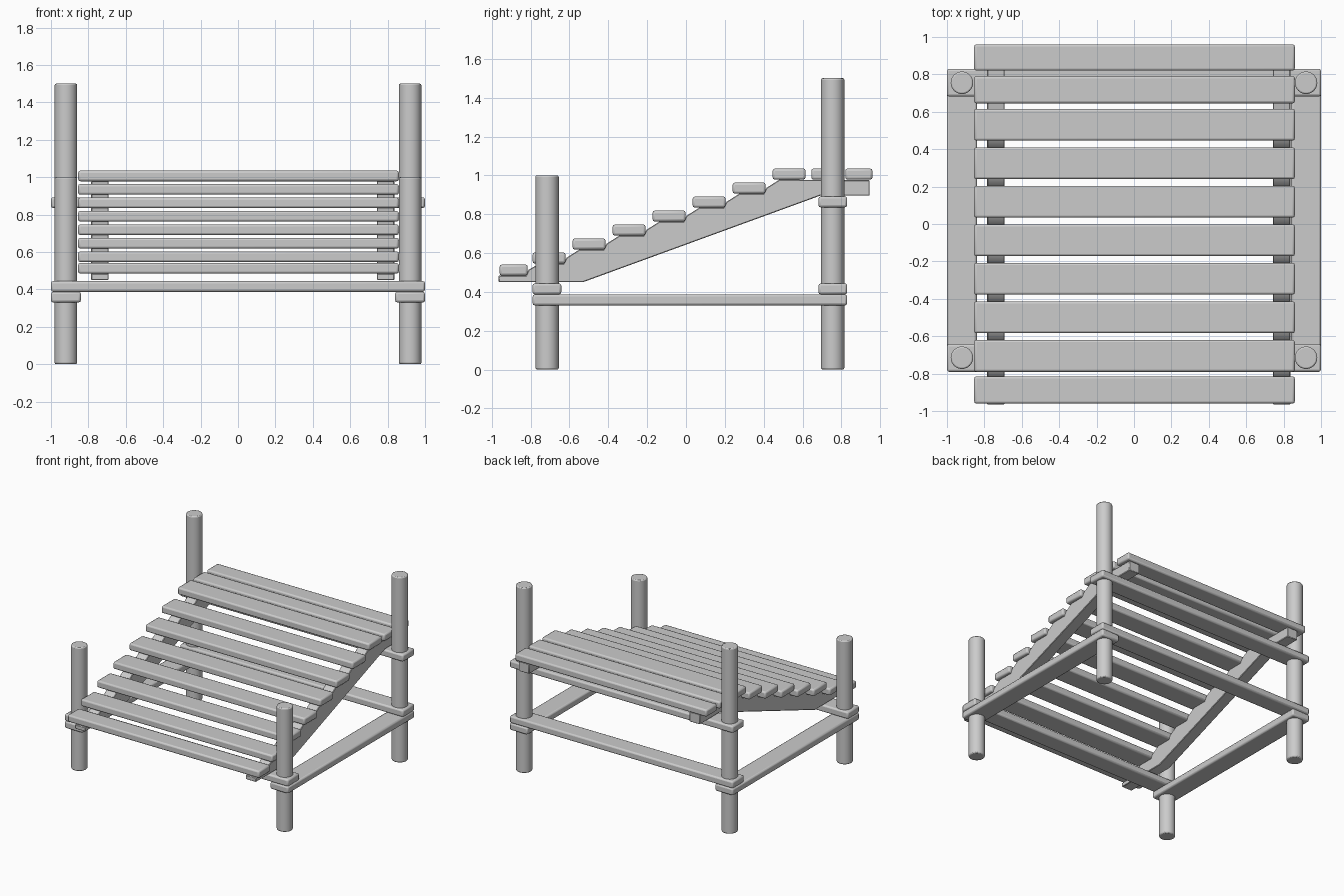
import bpy, bmesh, math

if "Cube" in bpy.data.objects:
    bpy.data.objects.remove(bpy.data.objects["Cube"])


def finish(ob, bevel, segments=2):
    mod = ob.modifiers.new("edge_rounding", 'BEVEL')
    mod.width = bevel
    mod.segments = segments
    mod.limit_method = 'ANGLE'
    mod.angle_limit = math.radians(40)
    bpy.ops.object.select_all(action='DESELECT')
    ob.select_set(True)
    bpy.context.view_layer.objects.active = ob
    bpy.ops.object.shade_smooth_by_angle(angle=math.radians(35))


def plank(name, x, y, z):
    # box given by its (min, max) extents
    bpy.ops.mesh.primitive_cube_add(size=1)
    ob = bpy.context.object
    ob.name = name
    for v in ob.data.vertices:
        v.co = [(a + b) / 2 + c * (b - a) for (a, b), c in zip((x, y, z), v.co)]
    finish(ob, 0.012)


def post(name, x, y, height):
    bpy.ops.mesh.primitive_cylinder_add(vertices=32, radius=0.06, depth=height,
                                        location=(x, y, height / 2))
    ob = bpy.context.object
    ob.name = name
    finish(ob, 0.008)


def stringer(name, x0, x1, profile):
    bm = bmesh.new()
    face = bm.faces.new([bm.verts.new((x0, y, z)) for y, z in profile])
    ext = bmesh.ops.extrude_face_region(bm, geom=[face])
    for v in ext["geom"]:
        if isinstance(v, bmesh.types.BMVert):
            v.co.x = x1
    bmesh.ops.recalc_face_normals(bm, faces=bm.faces)
    me = bpy.data.meshes.new(name)
    bm.to_mesh(me)
    bm.free()
    ob = bpy.data.objects.new(name, me)
    bpy.context.collection.objects.link(ob)
    finish(ob, 0.004, 1)


# Posts and side rails
for side, s in (("left", -1), ("right", 1)):
    post(f"front_post_{side}", s * 0.92, -0.715, 1.0)
    post(f"back_post_{side}", s * 0.92, 0.755, 1.5)
    plank(f"side_rail_{side}", sorted((s * 0.84, s * 1.0)), (-0.79, 0.83), (0.33, 0.387))

# Cross rails
plank("front_cross_rail", (-1, 1), (-0.79, -0.642), (0.387, 0.444))
plank("back_lower_cross_rail", (-1, 1), (0.682, 0.83), (0.387, 0.444))
plank("back_upper_cross_rail", (-1, 1), (0.682, 0.83), (0.835, 0.892))

# Treads: front step, seven rising steps, two landing boards
treads = [(-0.96, -0.815, 0.484)]
treads += [(-0.79 + i * 0.206, -0.62 + i * 0.206, 0.546 + i * 0.072) for i in range(7)]
treads += [(0.645, 0.79, 0.978), (0.82, 0.96, 0.978)]
for i, (y0, y1, z) in enumerate(treads):
    plank(f"tread_{i + 1}", (-0.855, 0.86), (y0, y1), (z, z + 0.057))

# Stepped stringers under the treads
profile = [(-0.965, 0.484)]
for (a0, a1, az), (b0, b1, bz) in zip(treads[:7], treads[1:8]):
    profile += [(a1 - 0.01, az), (a1 + 0.005, az + 0.03), (b0 + 0.035, bz)]
profile += [(0.945, 0.975), (0.945, 0.895), (0.69, 0.895), (-0.53, 0.45), (-0.965, 0.45)]
stringer("stringer_left", -0.785, -0.692, profile)
stringer("stringer_right", 0.743, 0.836, profile)
